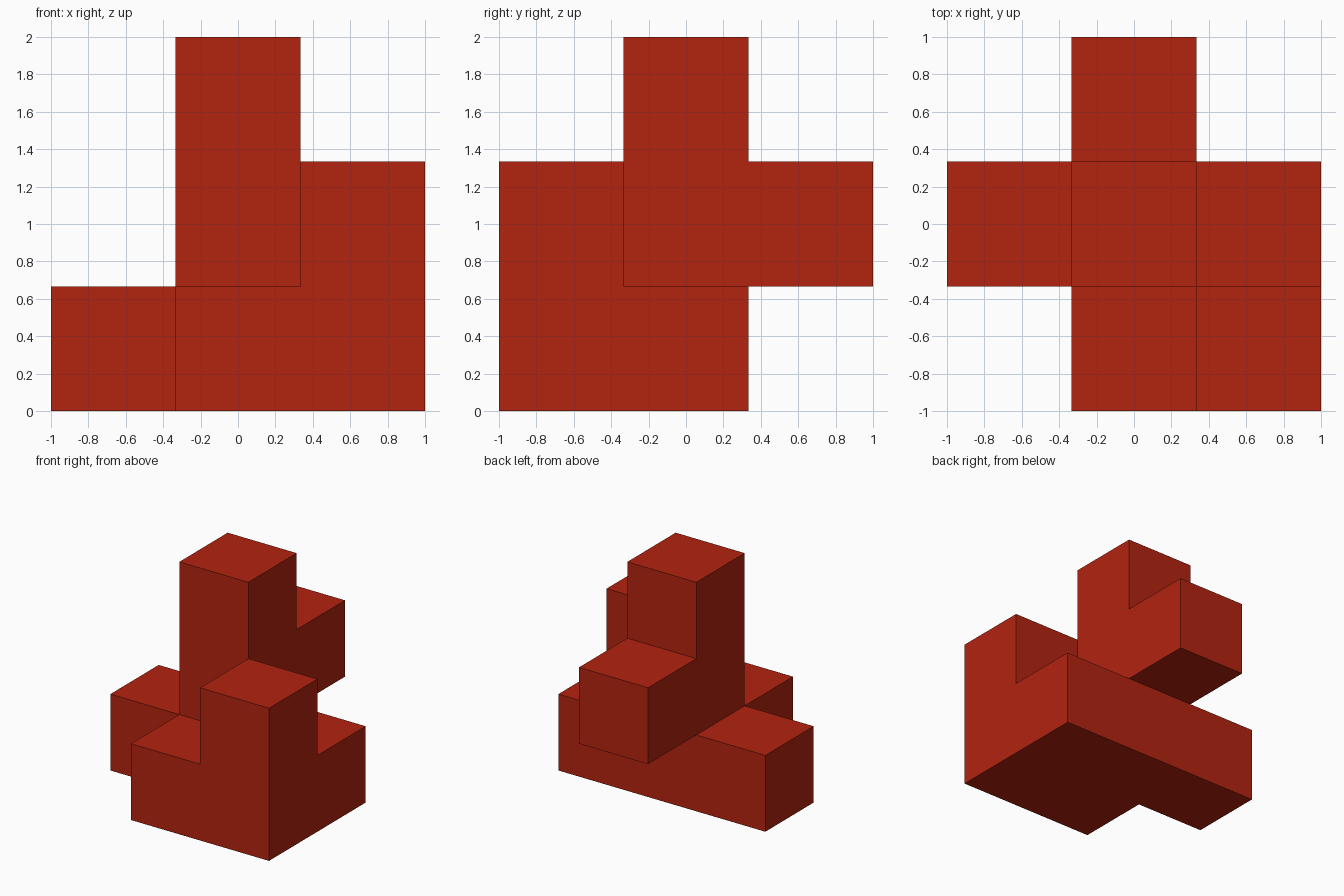
import bpy
import bmesh
from math import radians
from mathutils import Vector

cube = bpy.data.objects.get("Cube")
if cube:
    bpy.data.objects.remove(cube, do_unlink=True)

UNIT = 2 / 3

# Red paint
red = bpy.data.materials.new("brick_red")
red.use_nodes = True
colour = (0.45, 0.017, 0.005, 1)
red.diffuse_color = colour
red.node_tree.nodes["Principled BSDF"].inputs["Base Color"].default_value = colour

# Occupied cells, layer by layer from the ground (x, y in cell units)
base = [(-1, 0), (0, 0), (1, 0), (0, -1), (1, -1)]
middle = [(0, 0), (0, 1), (1, -1)]   # tower, rear arm, front corner post
top = [(0, 0)]                       # tower top
cells = {(x, y, z) for z, layer in enumerate((base, middle, top)) for x, y in layer}


def add_side(bm, cell, axis, sign):
    """Add one square of the outer shell, wound to face outward."""
    centre = Vector(cell) + Vector((0, 0, 0.5))
    n, u, v = Vector(), Vector(), Vector()
    n[axis] = sign / 2
    u[(axis + 1) % 3] = 0.5
    v[(axis + 2) % 3] = sign / 2
    corners = (-u - v, u - v, u + v, v - u)
    bm.faces.new([bm.verts.new((centre + n + c) * UNIT) for c in corners])


# Shell: only the cell sides without a neighbour
bm = bmesh.new()
for cell in sorted(cells):
    for axis in range(3):
        for sign in (-1, 1):
            near = list(cell)
            near[axis] += sign
            if tuple(near) not in cells:
                add_side(bm, cell, axis, sign)

# Weld the squares and merge coplanar ones into clean flat faces
bmesh.ops.remove_doubles(bm, verts=bm.verts, dist=0.001)
bmesh.ops.dissolve_limit(bm, angle_limit=radians(1), verts=bm.verts, edges=bm.edges)

mesh = bpy.data.meshes.new("stepped_block")
bm.to_mesh(mesh)
bm.free()
mesh.materials.append(red)
block = bpy.data.objects.new("stepped_block", mesh)
bpy.context.collection.objects.link(block)
